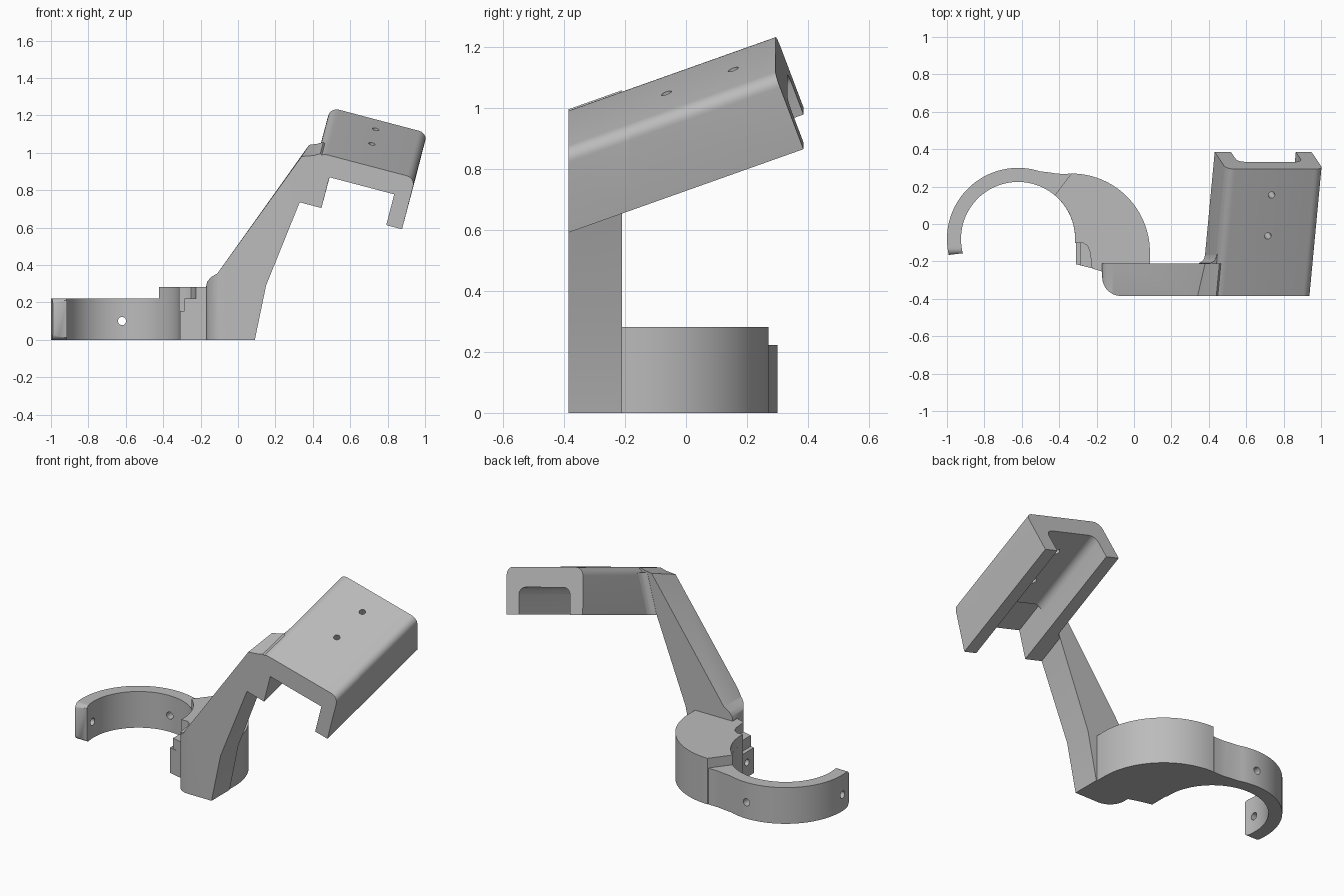
import bpy, bmesh, math
from mathutils import Vector

if "Cube" in bpy.data.objects:
    bpy.data.objects.remove(bpy.data.objects["Cube"])

grey = bpy.data.materials.new("plastic_grey")
grey.diffuse_color = (0.5, 0.5, 0.5, 1)
grey.use_nodes = True
grey.node_tree.nodes["Principled BSDF"].inputs["Base Color"].default_value = grey.diffuse_color


def loft(name, front, back):
    """Solid between two matching outlines."""
    bm = bmesh.new()
    a = [bm.verts.new(p) for p in front]
    b = [bm.verts.new(p) for p in back]
    n = len(a)
    bm.faces.new(a)
    bm.faces.new(b[::-1])
    for i in range(n):
        j = (i + 1) % n
        bm.faces.new((a[j], a[i], b[i], b[j]))
    bmesh.ops.recalc_face_normals(bm, faces=bm.faces)
    mesh = bpy.data.meshes.new(name)
    bm.to_mesh(mesh)
    bm.free()
    ob = bpy.data.objects.new(name, mesh)
    bpy.context.collection.objects.link(ob)
    mesh.materials.append(grey)
    return ob


def plan(name, pts, z0, z1):
    return loft(name, [(x, y, z0) for x, y in pts], [(x, y, z1) for x, y in pts])


def rod(center, axis, r, length):
    bpy.ops.mesh.primitive_cylinder_add(vertices=20, radius=r, depth=length, location=center)
    ob = bpy.context.object
    ob.name = "hole_cutter"
    ob.rotation_euler = Vector(axis).to_track_quat('Z', 'Y').to_euler()
    return ob


def boolean(ob, tool, op='DIFFERENCE'):
    m = ob.modifiers.new(op.lower(), 'BOOLEAN')
    m.object, m.operation, m.solver = tool, op, 'EXACT'
    bpy.context.view_layer.objects.active = ob
    bpy.ops.object.modifier_apply(modifier=m.name)
    bpy.data.objects.remove(tool)


def rounded(pts, steps=6):
    """Corners given as (u, v, radius)."""
    out = []
    for i, (u, v, r) in enumerate(pts):
        c = Vector((u, v))
        if r == 0:
            out.append(c)
            continue
        a = (Vector(pts[i - 1][:2]) - c).normalized() * r
        b = (Vector(pts[(i + 1) % len(pts)][:2]) - c).normalized() * r
        for k in range(steps + 1):
            t = math.pi / 2 * k / steps
            out.append(c + a * (1 - math.sin(t)) + b * (1 - math.cos(t)))
    return out


def arc(cx, cy, r, a0, a1, n):
    return [(cx + r * math.cos(math.radians(a0 + (a1 - a0) * i / n)),
             cy + r * math.sin(math.radians(a0 + (a1 - a0) * i / n))) for i in range(n + 1)]


CX, CY = -0.62, -0.08

# Open ring clip with a rounded free end, its inner wall running on into the block
ring = plan("ring_clip", arc(CX, CY, 0.38, 193, 72, 36)
            + [(-0.455, 0.276), (-0.41, 0.269), (-0.375, 0.268), (-0.34, 0.269), (-0.30, 0.2)]
            + arc(CX, CY, 0.36, 42, -3, 12) + arc(CX, CY, 0.305, -3, 194.5, 56), 0, 0.222)
end = rounded([(-0.166, 0, 0.035), (0.5, 0, 0), (0.5, 0.222, 0), (-0.166, 0.222, 0.035)])
boolean(ring, loft("end_shape", [(-1.2, p.x, p.y) for p in end],
                   [(0, p.x, p.y) for p in end]), 'INTERSECT')
boolean(ring, rod((CX, 0.26, 0.1), (0, 1, 0), 0.022, 0.3))
boolean(ring, rod((-0.96, -0.09, 0.1), (1, 0, 0), 0.022, 0.3))

# Curved base block joining ring and arm
block = plan("base_block", arc(-0.335, -0.15, 0.42, 90, 0, 28)
             + [(0.085, -0.21), (0.08, -0.26), (-0.17, -0.255), (-0.225, -0.237),
                (-0.235, -0.15), (-0.25, -0.115), (-0.275, -0.1)]
             + arc(CX, CY, 0.3055, -4, 50, 16), 0, 0.282)

# Stepped ear where the ring closes
ear = plan("ear_low", [(-0.31, -0.1), (-0.22, -0.09), (-0.22, -0.238), (-0.31, -0.215)], 0, 0.155)
boolean(ear, rod((-0.30, -0.15, 0.09), (1, 0, 0), 0.02, 0.1))
ear_top = plan("ear_step", [(-0.285, -0.1), (-0.22, -0.09), (-0.22, -0.238), (-0.285, -0.221)],
               0.15, 0.222)

# Bracket axis and section directions
D = Vector((0.094, 1, 0.355))
U = Vector((0.968, 0, -0.255))
V = Vector((0.25, 0, 0.968))
ORIGIN = Vector((0.33, -0.385, 0.735))

# Sloped arm: upright foot, leaning strut, shoulder under the bracket
side = [(-0.17, 0), (0.09, 0), (0.15, 0.29), (0.33, 0.735), (0.40, 0.717), (0.455, 0.98),
        (0.44, 0.995), (0.405, 0.985), (0.34, 0.98), (-0.11, 0.355), (-0.145, 0.335),
        (-0.165, 0.31), (-0.17, 0.285)]
front = [Vector((x, -0.385, z)) for x, z in side]
back = [p + (D * 0.175 if 3 <= i <= 8 else Vector((0, 0.175, 0))) for i, p in enumerate(front)]
back[8] += Vector((0.024, 0, 0))
arm = loft("arm", front, back)
foot = rounded([(-0.17, -0.385, 0.1), (1, -0.385, 0), (1, 0.1, 0), (-0.17, 0.1, 0)], 8)
boolean(arm, plan("foot_shape", [tuple(p) for p in foot], -0.1, 1.5), 'INTERSECT')


# Channel bracket in two lengths: square front mouth, rounded rear channel
def section(depth, r):
    return rounded([(0.03, 0, 0), (0.12, 0, 0), (0.12, depth, r), (0.478, depth, r), (0.478, 0, 0),
                    (0.565, 0, 0), (0.565, 0.283, 0.045), (0.03, 0.283, 0.05)])


def place(pts):
    return [ORIGIN + U * p.x + V * p.y for p in pts]


def to_back(p):
    return p + D * ((0.781 - D.dot(p)) / D.length_squared)


mouth = place(section(0.17, 0))
loft("bracket_front", mouth, [p + D * 0.2 for p in mouth])
rear = place(section(0.163, 0.045))
bracket = loft("bracket_rear", [p + D * 0.2 for p in rear], [to_back(p) for p in rear])

# Small fillet between the arm's back and the bracket wall
fillet = [ORIGIN + U * u + D * t for u, t in
          [(0.05, 0.17), (0, 0.17), (0, 0.176), (0.018, 0.186), (0.027, 0.2), (0.031, 0.225), (0.05, 0.225)]]
loft("shoulder_fillet", fillet, [p + V * 0.25 for p in fillet])

# Screw holes through the bracket roof
normal = U.cross(D) * -1
for spot in ((0.737, 0.153, 1.13), (0.718, -0.067, 1.055)):
    boolean(bracket, rod(spot, normal, 0.018, 0.36))

for ob in bpy.context.scene.objects:
    bpy.ops.object.select_all(action='DESELECT')
    ob.select_set(True)
    bpy.context.view_layer.objects.active = ob
    if len(ob.data.materials) > 1 or not ob.data.materials:
        ob.data.materials.clear()
        ob.data.materials.append(grey)
    bpy.ops.object.shade_smooth_by_angle(angle=math.radians(30))
